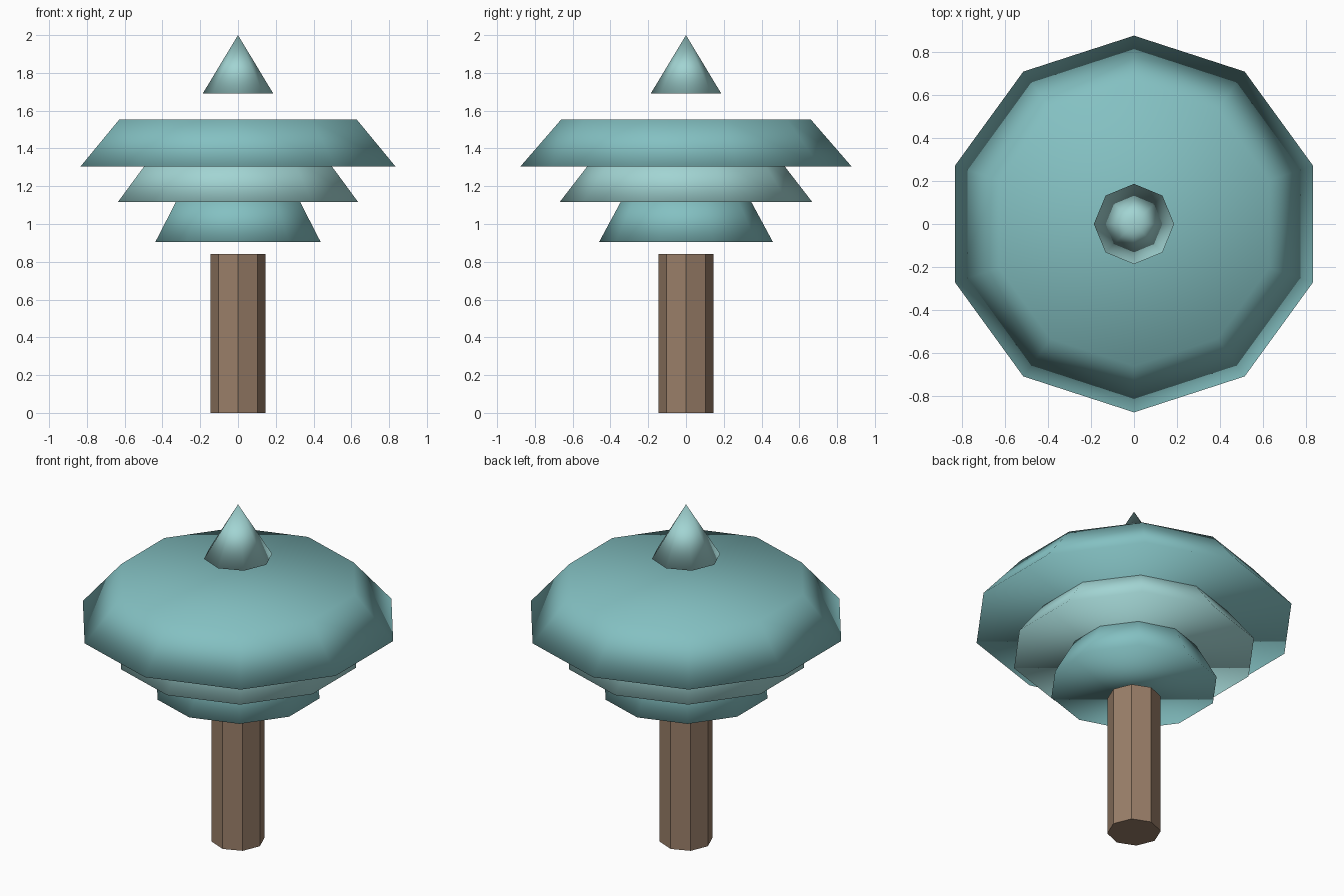
import bpy

if "Cube" in bpy.data.objects:
    bpy.data.objects.remove(bpy.data.objects["Cube"])


def material(name, color):
    m = bpy.data.materials.new(name)
    m.diffuse_color = (*color, 1)
    m.use_nodes = True
    m.node_tree.nodes["Principled BSDF"].inputs["Base Color"].default_value = m.diffuse_color
    return m


def cone(name, sides, r_bottom, r_top, z0, z1, mat, smooth):
    bpy.ops.mesh.primitive_cone_add(vertices=sides, radius1=r_bottom, radius2=r_top,
                                    depth=z1 - z0, location=(0, 0, (z0 + z1) / 2))
    ob = bpy.context.object
    ob.name = name
    ob.data.materials.append(mat)
    # Foliage is smooth across every edge, caps included
    for p in ob.data.polygons:
        p.use_smooth = smooth
    return ob


brown = material("bark", (0.32, 0.21, 0.14))
teal = material("foliage", (0.23, 0.53, 0.54))
pale = material("foliage_pale", (0.36, 0.66, 0.65))

# Trunk: flat-sided octagonal post
cone("trunk", 8, 0.145, 0.145, 0, 0.84, brown, False)

# Foliage tiers, widening upwards and slightly nested
tiers = [
    ("lower_tier", 0.46, 0.325, 0.905, 1.155, teal),
    ("middle_tier", 0.668, 0.48, 1.117, 1.36, pale),
    ("upper_tier", 0.877, 0.661, 1.304, 1.553, teal),
]
for name, rb, rt, z0, z1, mat in tiers:
    cone(name, 10, rb, rt, z0, z1, mat, True)

# Floating pointed tip
cone("tip", 8, 0.187, 0, 1.69, 2.0, pale, True)
